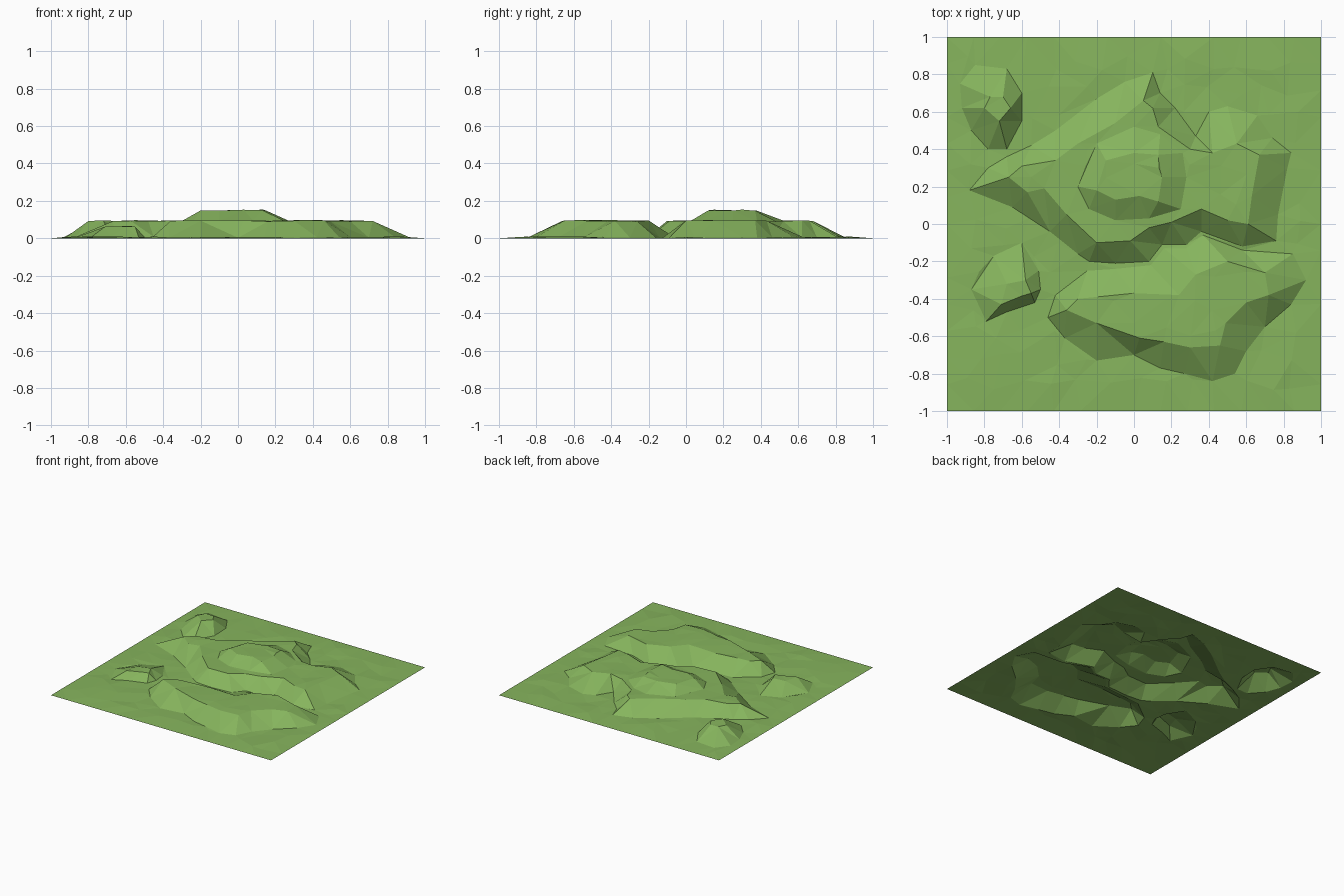
import bpy
import bmesh
import random
from mathutils import Vector
from mathutils.geometry import delaunay_2d_cdt

cube = bpy.data.objects.get("Cube")
if cube:
    bpy.data.objects.remove(cube, do_unlink=True)

rng = random.Random(4)
GROUND, SHELF, PEAK, KNOLL = 0.005, 0.093, 0.15, 0.064

# Contour rings of each hill: foot first, then crest
south_foot = [(-.46, -.5), (-.37, -.61), (-.2, -.73), (0, -.7), (.14, -.77), (.27, -.8), (.42, -.84),
              (.54, -.8), (.6, -.68), (.7, -.55), (.84, -.43), (.92, -.3), (.85, -.16), (.58, -.14),
              (.37, -.06), (.28, -.13), (.16, -.13), (.09, -.22), (-.1, -.24), (-.25, -.25), (-.42, -.38)]
south_crest = [(-.36, -.46), (-.2, -.53), (0, -.53), (.03, -.61), (.16, -.63), (.3, -.66), (.46, -.65),
               (.49, -.53), (.6, -.42), (.72, -.38), (.7, -.26), (.5, -.2), (.33, -.27), (.24, -.38),
               (0, -.37), (-.2, -.39), (-.3, -.4)]
main_foot = [(-.45, -.04), (-.3, -.16), (-.24, -.2), (-.1, -.21), (.08, -.2), (.15, -.11), (.28, -.11),
             (.36, -.04), (.58, -.12), (.76, -.09), (.77, .05), (.82, .3), (.84, .38), (.74, .46),
             (.66, .58), (.5, .63), (.4, .6), (.33, .47), (.22, .62), (.14, .7), (.1, .81), (-.05, .76),
             (-.2, .67), (-.42, .5), (-.55, .42), (-.68, .36), (-.78, .3), (-.88, .18), (-.65, .09)]
main_crest = [(-.48, .19), (-.36, .05), (-.2, -.1), (-.02, -.09), (.08, -.02), (.2, .01), (.36, .08),
              (.5, .02), (.61, 0), (.63, .15), (.67, .37), (.55, .43), (.42, .38), (.3, .4), (.13, .52),
              (.1, .62), (.05, .66), (-.1, .54), (-.3, .43), (-.42, .34), (-.6, .31), (-.67, .25), (-.57, .17)]
peak_foot = [(-.3, .2), (-.24, .08), (-.1, .02), (.08, .03), (.25, .08), (.28, .25), (.26, .38),
             (.14, .48), (0, .52), (-.2, .43)]
peak_crest = [(-.2, .18), (-.1, .13), (.03, .15), (.13, .12), (.15, .25), (.13, .37), (0, .38), (-.15, .34)]
corner_foot = [(-.92, .62), (-.87, .5), (-.78, .4), (-.68, .4), (-.6, .55), (-.6, .7), (-.68, .83),
               (-.85, .85), (-.93, .75)]
corner_crest = [(-.8, .62), (-.72, .55), (-.66, .62), (-.7, .68), (-.77, .68)]
knoll_foot = [(-.79, -.52), (-.68, -.47), (-.53, -.42), (-.5, -.35), (-.51, -.25), (-.6, -.1),
              (-.75, -.17), (-.87, -.35)]
knoll_crest = [(-.71, -.43), (-.6, -.385), (-.55, -.37), (-.58, -.3), (-.68, -.32)]

# Each entry: ring, height, whether the inside is flat enough for scattered points
rings = [(south_foot, GROUND, False), (south_crest, SHELF, True),
         (main_foot, GROUND, False), (main_crest, SHELF, True),
         (peak_foot, SHELF, False), (peak_crest, PEAK, True),
         (corner_foot, GROUND, False), (corner_crest, SHELF, True),
         (knoll_foot, GROUND, False), (knoll_crest, KNOLL, True)]


def inside(p, ring):
    hit = False
    for a, b in zip(ring, ring[1:] + ring[:1]):
        if (a[1] > p[1]) != (b[1] > p[1]):
            if p[0] < a[0] + (p[1] - a[1]) * (b[0] - a[0]) / (b[1] - a[1]):
                hit = not hit
    return hit


def level(p):
    """Height of the innermost flat area at p, or None on a slope."""
    height = GROUND
    for ring, z, flat in rings:
        if inside(p, ring):
            height = z if flat else None
    return height


points, heights, edges = [], [], []


def add_point(p, z):
    points.append(Vector(p))
    heights.append(z)


# Contour points and the edges that hold each ring together
for ring, z, flat in rings:
    start, count = len(points), len(ring)
    for i, p in enumerate(ring):
        add_point(p, z + rng.uniform(-.003, .003))
        edges.append((start + i, start + (i + 1) % count))

# Scattered points on the plain and the plateaus
CELLS = 14
for i in range(CELLS + 1):
    for j in range(CELLS + 1):
        p = Vector((2 * i / CELLS - 1, 2 * j / CELLS - 1))
        if i in (0, CELLS) or j in (0, CELLS):
            add_point(p, 0)
            continue
        p += Vector((rng.uniform(-.04, .04), rng.uniform(-.04, .04)))
        z = level(p)
        if z is not None and min((p - q).length for q in points) > .05:
            add_point(p, max(0, z + rng.uniform(-.005, .005)))

# Triangulate into one open sheet
verts, _, faces, sources, _, _ = delaunay_2d_cdt(points, edges, [], 0, 1e-5)
bm = bmesh.new()
sheet = [bm.verts.new((v.x, v.y, heights[s[0]] if s else GROUND)) for v, s in zip(verts, sources)]
for f in faces:
    bm.faces.new([sheet[k] for k in f])
bm.normal_update()
for f in bm.faces:
    f.smooth = False
    if f.normal.z < 0:
        f.normal_flip()

mesh = bpy.data.meshes.new("hilly_ground")
bm.to_mesh(mesh)
bm.free()
terrain = bpy.data.objects.new("hilly_ground", mesh)
bpy.context.collection.objects.link(terrain)

# Grass colour
grass = bpy.data.materials.new("grass_green")
grass.use_nodes = True
colour = (.24, .46, .11, 1)
grass.diffuse_color = colour
shader = grass.node_tree.nodes["Principled BSDF"]
shader.inputs["Base Color"].default_value = colour
shader.inputs["Roughness"].default_value = .9
mesh.materials.append(grass)
